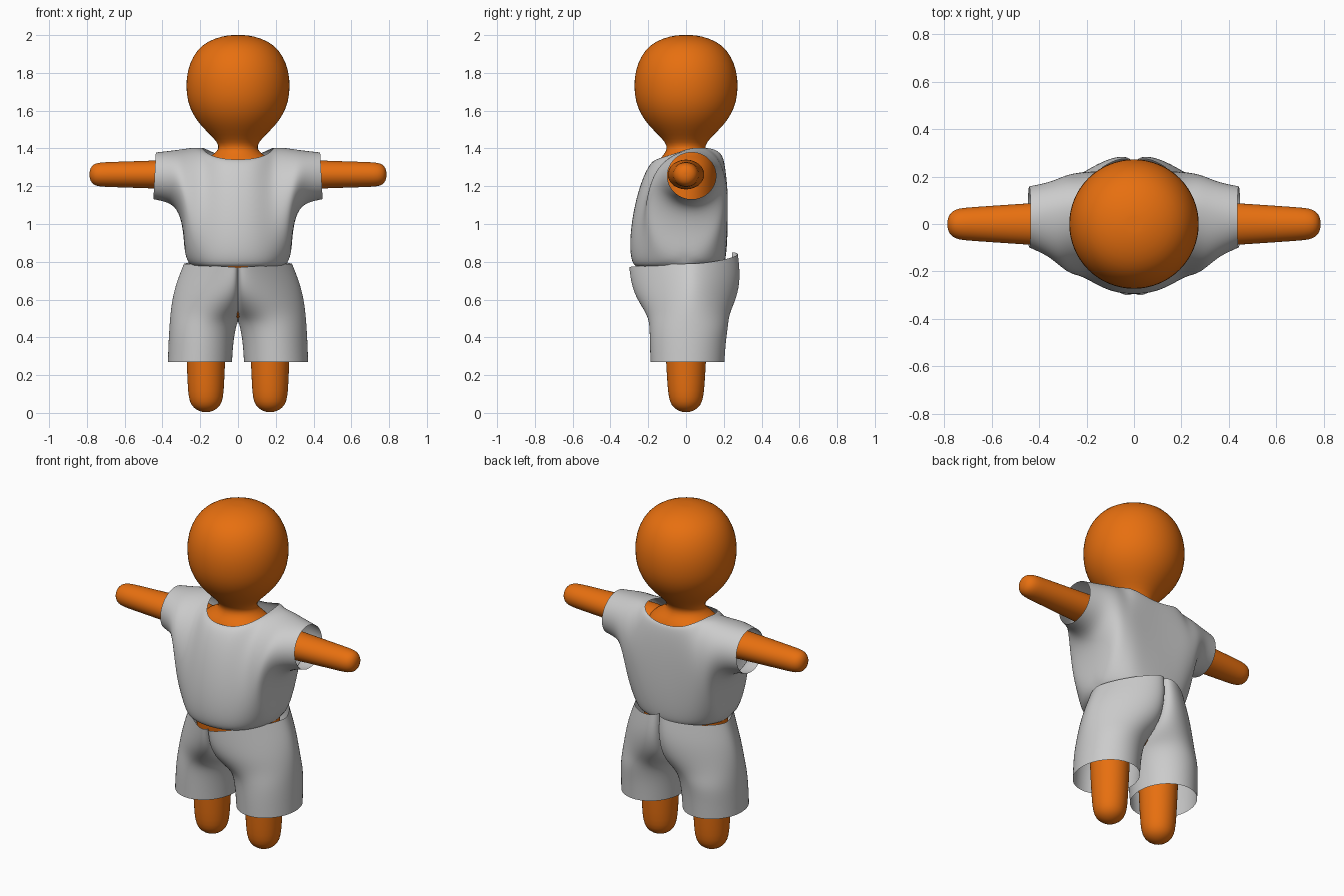
import bpy, bmesh
from math import sin, cos, pi
from mathutils import Vector

if "Cube" in bpy.data.objects:
    bpy.data.objects.remove(bpy.data.objects["Cube"])

skin = bpy.data.materials.new("skin_orange")
skin.diffuse_color = (0.8, 0.16, 0.005, 1)
skin.use_nodes = True
skin.node_tree.nodes["Principled BSDF"].inputs["Base Color"].default_value = skin.diffuse_color


def finish(name, bm, levels, mat=None):
    bmesh.ops.remove_doubles(bm, verts=bm.verts, dist=0.002)
    bmesh.ops.recalc_face_normals(bm, faces=bm.faces)
    for f in bm.faces:
        f.smooth = True
    me = bpy.data.meshes.new(name)
    bm.to_mesh(me)
    bm.free()
    ob = bpy.data.objects.new(name, me)
    bpy.context.collection.objects.link(ob)
    if mat:
        me.materials.append(mat)
    mod = ob.modifiers.new("smooth", 'SUBSURF')
    mod.levels = mod.render_levels = levels
    return ob


def skin_grid(bm, grid, closed=False):
    for a, b in zip(grid, grid[1:]):
        n = len(a)
        for i in range(n if closed else n - 1):
            j = (i + 1) % n
            bm.faces.new((a[i], a[j], b[j], b[i]))


def loft(name, stations, place, sides=32):
    """Closed limb or torso: elliptical rings (t, ra, rb) placed in space."""
    bm = bmesh.new()
    rings = [[bm.verts.new(place(t, ra * cos(2 * pi * i / sides), rb * sin(2 * pi * i / sides)))
              for i in range(sides)] for t, ra, rb in stations]
    skin_grid(bm, rings, closed=True)
    for ring, st in ((rings[0], stations[0]), (rings[-1], stations[-1])):
        c = bm.verts.new(place(st[0], 0, 0))
        for i in range(sides):
            bm.faces.new((ring[i], ring[(i + 1) % sides], c))
    return finish(name, bm, 1, skin)


def garment(name, panels, steps=12):
    """Open cloth: each panel is a row of half-elliptical arcs (start, end, y bulge)."""
    bm = bmesh.new()
    for arcs in panels:
        for s in (1, -1):
            grid = []
            for p, q, bulge in arcs:
                p, q = Vector(p), Vector(q)
                row = []
                for i in range(steps + 1):
                    a = pi * i / steps
                    v = p.lerp(q, (1 - cos(a)) / 2)
                    row.append(bm.verts.new((s * v.x, v.y + bulge * sin(a), v.z)))
                grid.append(row)
            skin_grid(bm, grid)
    return finish(name, bm, 2)


# Head, neck and torso
loft("head_and_torso", [
    (2.0, .05, .05), (1.985, .12, .12), (1.95, .19, .19), (1.89, .24, .24),
    (1.81, .27, .27), (1.73, .277, .277), (1.65, .269, .269), (1.58, .241, .241),
    (1.52, .197, .197), (1.47, .145, .145), (1.43, .108, .108), (1.40, .1, .1),
    (1.37, .125, .115), (1.345, .18, .14), (1.30, .235, .16), (1.2, .25, .17),
    (.95, .24, .17), (.7, .26, .17), (.55, .24, .14), (.5, .15, .09)],
    lambda t, a, b: (a, b, t))

# Arms and legs
for s, side in ((1, "left"), (-1, "right")):
    loft(side + "_arm", [
        (.15, .1, .08), (.3, .097, .08), (.45, .087, .074), (.6, .077, .069),
        (.7, .07, .066), (.74, .066, .063), (.768, .053, .053), (.782, .032, .032),
        (.786, .012, .012)],
        lambda t, a, b: (s * t, a, 1.262 + b))
    loft(side + "_leg", [
        (.62, .11, .12), (.4, .107, .112), (.27, .102, .106), (.15, .097, .099),
        (.08, .092, .092), (.04, .078, .078), (.015, .05, .05), (.004, .018, .018)],
        lambda t, a, b: (s * .17 + a, b, t))

# Shirt: arcs run from hem or underarm seam up to neckline or shoulder seam
sleeve_seams = [
    ((.282, .0, .785), (.2, .07, 1.412)), ((.285, .0, .92), (.27, .065, 1.402)),
    ((.303, .02, 1.04), (.32, .05, 1.394)), ((.345, .03, 1.11), (.38, .04, 1.386)),
    ((.448, .03, 1.13), (.435, .03, 1.38))]
shirt_front = [
    ((0, -.265, .775), (0, -.16, 1.34), -.07),
    ((.1, -.252, .775), (.09, -.15, 1.345), -.07),
    ((.2, -.19, .777), (.165, -.07, 1.37), -.09)]
shirt_back = [
    ((0, .2, .79), (0, .19, 1.35), .025),
    ((.1, .195, .79), (.09, .19, 1.36), .028),
    ((.2, .16, .79), (.168, .165, 1.395), .06)]
shirt_front += [(p, q, -b) for (p, q), b in zip(sleeve_seams, (.25, .235, .215, .17, .13))]
shirt_back += [(p, q, b) for (p, q), b in zip(sleeve_seams, (.18, .175, .16, .14, .13))]
garment("shirt", [shirt_front, shirt_back])

# Shorts: arcs run from the centre or inner leg seam out to the side seam
sides = [(.287, .03, .79), (.328, .03, .69), (.35, .025, .6), (.36, .02, .52),
         (.366, .02, .44), (.37, .015, .36), (.373, .01, .27)]
inner = [(0, .01, .49), (.022, .01, .4), (.03, .01, .27)]
front = [(0, -.272, .77), (0, -.255, .68), (0, -.2, .6), (0, -.1, .53)] + inner
back = [(0, .235, .85), (0, .245, .72), (0, .2, .6), (0, .1, .53)] + inner
shorts_front = list(zip(front, sides, (-.1, -.11, -.135, -.165, -.21, -.206, -.2)))
shorts_back = list(zip(back, sides, (.1, .11, .13, .17, .21, .2, .195)))
garment("shorts", [shorts_front, shorts_back])
